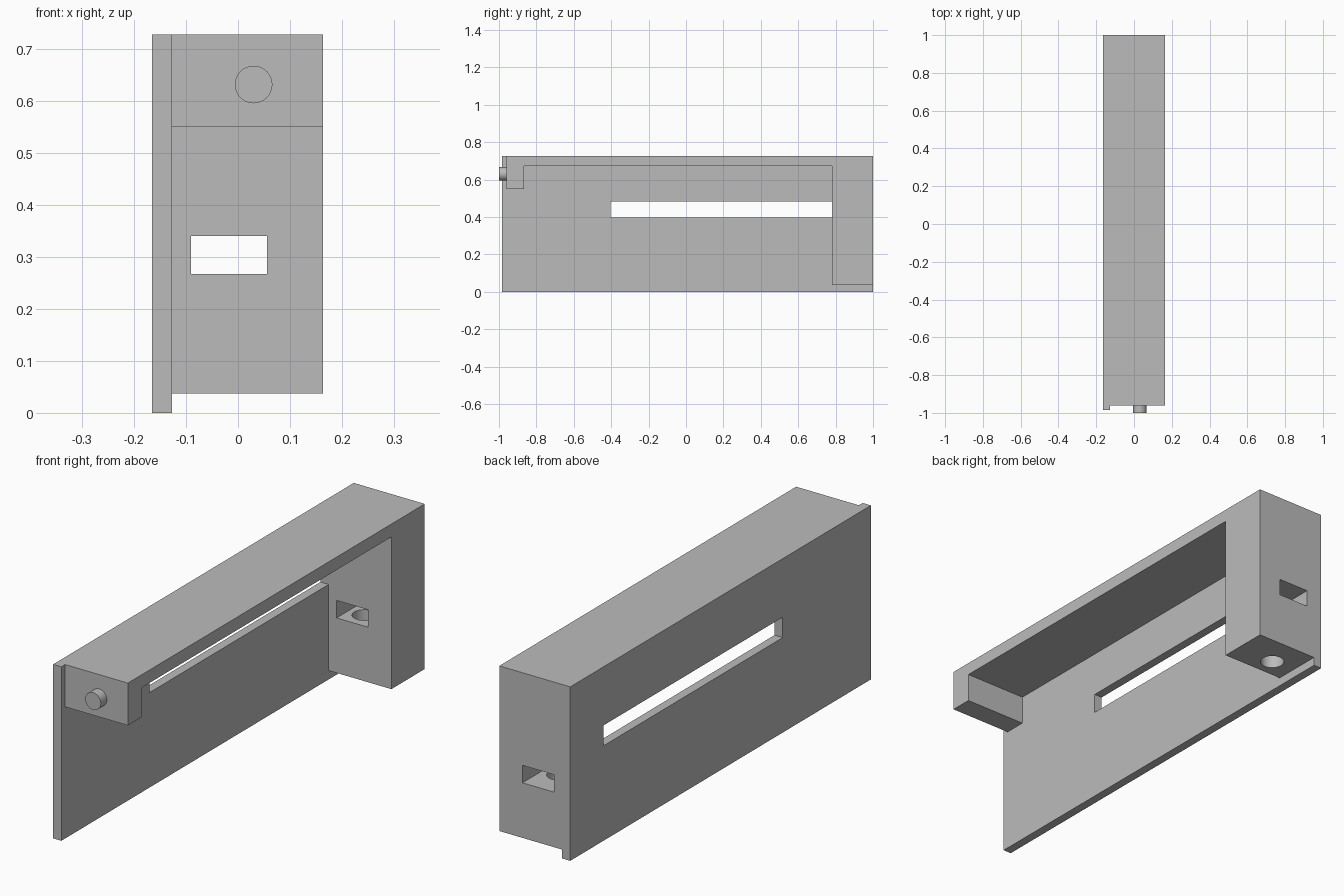
import bpy
import bmesh
from mathutils import Matrix, Vector

cube = bpy.data.objects.get("Cube")
if cube:
    bpy.data.objects.remove(cube, do_unlink=True)

grey = bpy.data.materials.new("plain grey")
grey.use_nodes = True
COLOUR = (0.5, 0.5, 0.5, 1)
grey.diffuse_color = COLOUR
grey.node_tree.nodes["Principled BSDF"].inputs["Base Color"].default_value = COLOUR


def finish(name, bm):
    bmesh.ops.recalc_face_normals(bm, faces=bm.faces)
    mesh = bpy.data.meshes.new(name)
    bm.to_mesh(mesh)
    bm.free()
    mesh.materials.append(grey)
    obj = bpy.data.objects.new(name, mesh)
    bpy.context.collection.objects.link(obj)
    return obj


def extrude_profile(name, points, x0, x1):
    """Extrude a (y, z) outline along x."""
    bm = bmesh.new()
    face = bm.faces.new([bm.verts.new((x0, y, z)) for y, z in points])
    new = bmesh.ops.extrude_face_region(bm, geom=[face])["geom"]
    verts = [v for v in new if isinstance(v, bmesh.types.BMVert)]
    bmesh.ops.translate(bm, verts=verts, vec=(x1 - x0, 0, 0))
    return finish(name, bm)


def box(name, x, y, z):
    outline = [(y[0], z[0]), (y[1], z[0]), (y[1], z[1]), (y[0], z[1])]
    return extrude_profile(name, outline, *x)


def cylinder(name, start, end, radius):
    start, end = Vector(start), Vector(end)
    axis = end - start
    turn = axis.to_track_quat('Z', 'Y').to_matrix().to_4x4()
    bm = bmesh.new()
    bmesh.ops.create_cone(bm, cap_ends=True, segments=48, radius1=radius,
                          radius2=radius, depth=axis.length,
                          matrix=Matrix.Translation((start + end) / 2) @ turn)
    return finish(name, bm)


def combine(target, other, operation):
    mod = target.modifiers.new(other.name, 'BOOLEAN')
    mod.operation = operation
    mod.solver = 'EXACT'
    mod.object = other
    bpy.context.view_layer.objects.active = target
    bpy.ops.object.modifier_apply(modifier=mod.name)
    bpy.data.objects.remove(other, do_unlink=True)


LEFT, INNER, RIGHT = -0.165, -0.127, 0.163
TOP, BACK, LEG = 0.727, 1.0, 0.78

# Top bar with a short front block and a long rear leg
frame_outline = [(-0.96, TOP), (-0.96, 0.55), (-0.865, 0.55), (-0.865, 0.673),
                 (LEG, 0.673), (LEG, 0.037), (BACK, 0.037), (BACK, TOP)]
body = extrude_profile("bracket_body", frame_outline, LEFT, RIGHT)

# Thin side plate
combine(body, box("side_plate", (LEFT, INNER), (-0.985, BACK), (0, TOP)), 'UNION')

# Long slot in the plate, window through the leg, bore from below into the window
combine(body, box("slot", (LEFT - 0.1, INNER + 0.001), (-0.403, LEG), (0.397, 0.482)), 'DIFFERENCE')
combine(body, box("window", (-0.09, 0.056), (LEG - 0.1, BACK + 0.1), (0.267, 0.34)), 'DIFFERENCE')
combine(body, cylinder("bore", (-0.018, 0.862, -0.05), (-0.018, 0.862, 0.3), 0.048), 'DIFFERENCE')

# Round front pin
pin = cylinder("front_pin", (0.03, -0.955, 0.631), (0.03, -1.0, 0.631), 0.036)

for obj in (body, pin):
    bpy.ops.object.select_all(action='DESELECT')
    obj.select_set(True)
    bpy.context.view_layer.objects.active = obj
    bpy.ops.object.shade_smooth_by_angle(angle=0.6)
